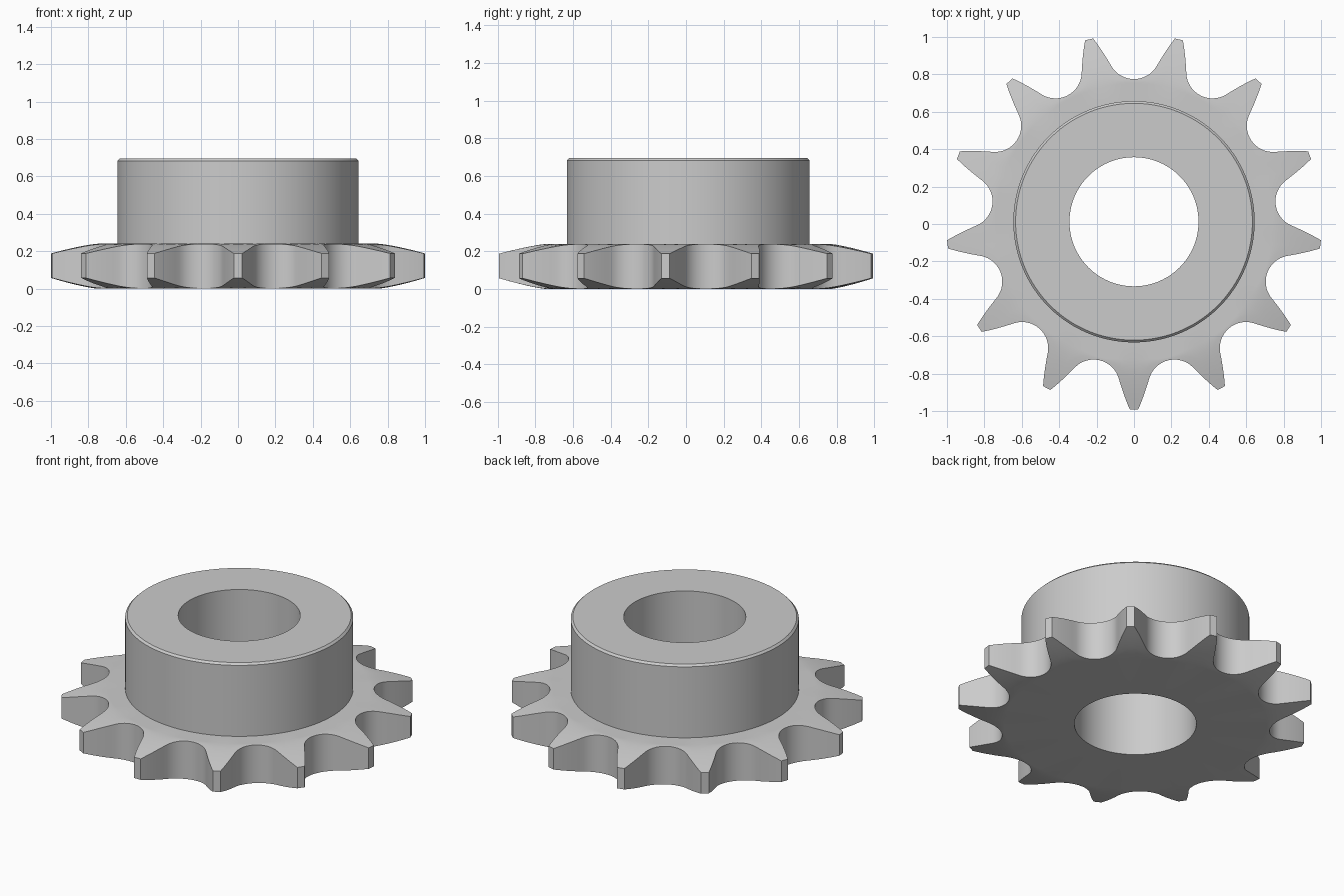
import bpy, bmesh
from math import sin, cos, tau, radians, atan2, pi
from mathutils import Vector

if "Cube" in bpy.data.objects:
    bpy.data.objects.remove(bpy.data.objects["Cube"])

TEETH = 13
PITCH = tau / TEETH
CENTRE_Y = 0.012
BORE, HUB, ROOT, TIP = 0.345, 0.645, 0.763, 1.004
PLATE, HEIGHT, CHAMFER = 0.24, 0.695, 0.012
SEAT = 0.14                      # radius of the roller seat between teeth

steel = bpy.data.materials.new("steel grey")
steel.use_nodes = True
GREY = (0.6, 0.6, 0.6, 1)
steel.diffuse_color = GREY
steel.node_tree.nodes["Principled BSDF"].inputs["Base Color"].default_value = GREY


def half_tooth():
    """(angle, radius) pairs from the middle of a gap to the tooth tip."""
    pts = []
    for i in range(9):           # round roller seat
        t = radians(58) * i / 8
        x, y = SEAT * sin(t), ROOT + SEAT * (1 - cos(t))
        pts.append((atan2(x, y), Vector((x, y)).length))
    # convex flank, drawn in the frame of the tooth
    a, r = pts[-1]
    off = PITCH / 2 - a
    start = Vector((r * sin(off), r * cos(off)))
    bend, end = Vector((0.053, 0.935)), Vector((0.022, TIP))
    for i in range(1, 8):
        t = i / 7
        p = start * (1 - t) ** 2 + bend * 2 * t * (1 - t) + end * t * t
        pts.append((PITCH / 2 - atan2(p.x, p.y), p.length))
    return pts


half = half_tooth()
one_pitch = half + [(PITCH - a, r) for a, r in reversed(half[1:])]
outline = [(pi / 2 + k * PITCH + a, r) for k in range(TEETH) for a, r in one_pitch]


def circle(radius, z):
    return [(radius * cos(a), radius * sin(a) + CENTRE_Y, z) for a, _ in outline]


def relief(radius):
    """Thinning of the teeth towards their tips."""
    return 0.052 * (max(0, radius - 0.75) / (TIP - 0.75)) ** 1.3


def tooth_ring(blend, top):
    ring = []
    for a, edge in outline:
        r = 0.74 + (edge - 0.74) * blend
        z = PLATE - relief(r) if top else relief(r) * 1.1
        ring.append((r * cos(a), r * sin(a) + CENTRE_Y, z))
    return ring


def loft(name, rings):
    bm = bmesh.new()
    rows = [[bm.verts.new(p) for p in ring] for ring in rings]
    n = len(outline)
    for low, high in zip(rows, rows[1:]):
        for i in range(n):
            j = (i + 1) % n
            bm.faces.new((low[i], low[j], high[j], high[i]))
    mesh = bpy.data.meshes.new(name)
    bm.to_mesh(mesh)
    bm.free()
    mesh.materials.append(steel)
    obj = bpy.data.objects.new(name, mesh)
    bpy.context.collection.objects.link(obj)
    bpy.ops.object.select_all(action="DESELECT")
    obj.select_set(True)
    bpy.context.view_layer.objects.active = obj
    bpy.ops.object.shade_smooth_by_angle(angle=radians(30))
    return obj


# Toothed plate: underside, tooth edges, then upper face in to the hub
steps = [i / 5 for i in range(6)]
loft("toothed_plate",
     [circle(BORE, 0)]
     + [tooth_ring(s, False) for s in steps]
     + [tooth_ring(s, True) for s in reversed(steps)]
     + [circle(HUB, PLATE)])

# Hub: outer wall, chamfered rim, end face and the through bore
loft("hub",
     [circle(HUB, PLATE), circle(HUB, HEIGHT - CHAMFER),
      circle(HUB - CHAMFER, HEIGHT), circle(BORE, HEIGHT), circle(BORE, 0)])
